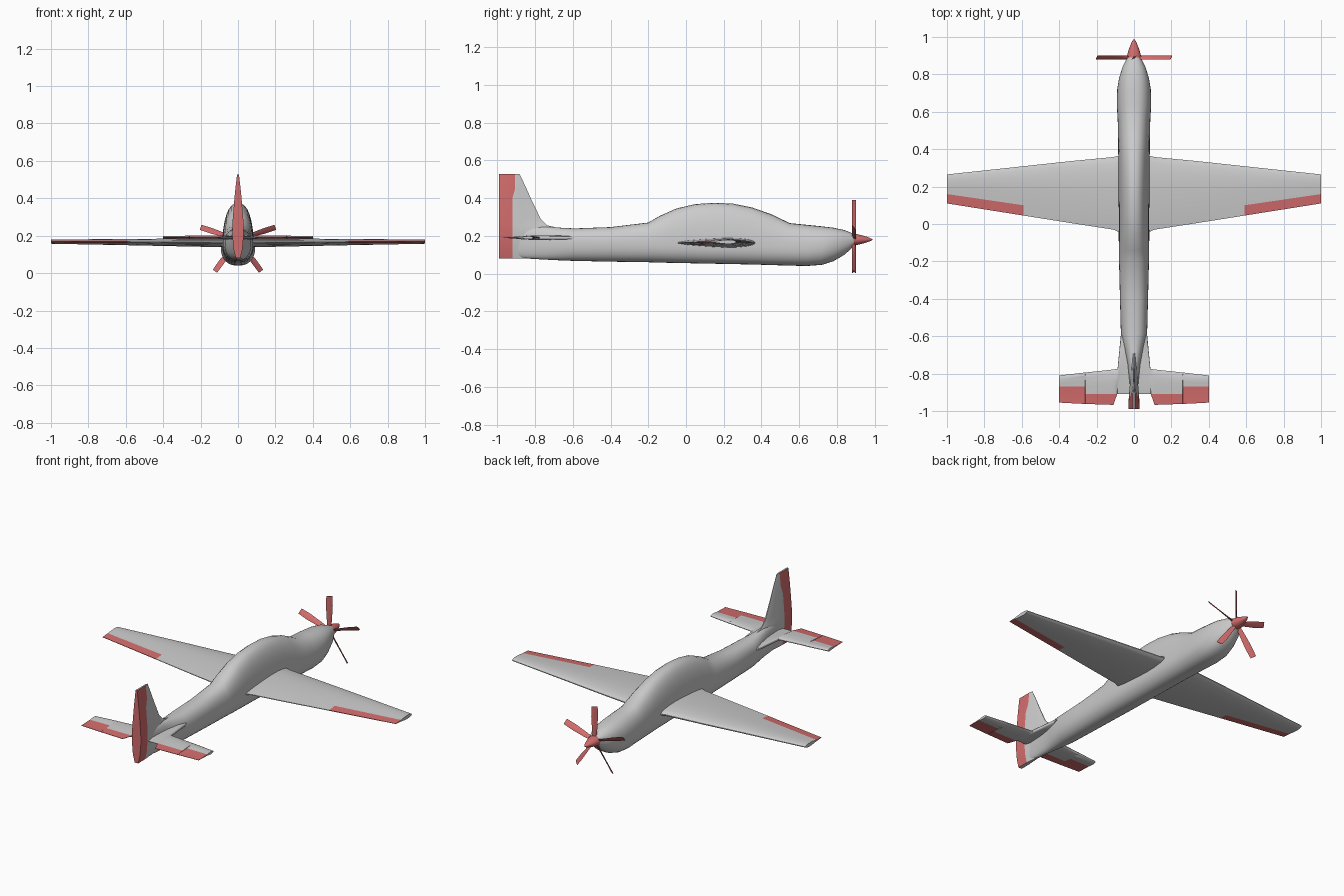
import bpy
import bmesh
import math
from mathutils import Matrix, Vector

default_cube = bpy.data.objects.get("Cube")
if default_cube:
    bpy.data.objects.remove(default_cube, do_unlink=True)


def make_material(name, colour):
    mat = bpy.data.materials.new(name)
    mat.use_nodes = True
    mat.diffuse_color = colour
    mat.node_tree.nodes["Principled BSDF"].inputs["Base Color"].default_value = colour
    return mat


grey = make_material("light grey paint", (0.6, 0.6, 0.6, 1))
red = make_material("soft red paint", (0.65, 0.15, 0.15, 1))


def finish(name, bm, materials, angle=40):
    """Turn a bmesh into a smooth-shaded object."""
    bmesh.ops.recalc_face_normals(bm, faces=bm.faces)
    mesh = bpy.data.meshes.new(name)
    bm.to_mesh(mesh)
    bm.free()
    for mat in materials:
        mesh.materials.append(mat)
    obj = bpy.data.objects.new(name, mesh)
    bpy.context.collection.objects.link(obj)
    bpy.ops.object.select_all(action="DESELECT")
    obj.select_set(True)
    bpy.context.view_layer.objects.active = obj
    bpy.ops.object.shade_smooth_by_angle(angle=math.radians(angle))
    return obj


def loft(bm, rings, is_red=lambda section, edge: False):
    """Skin closed rings of points and cap both ends."""
    rows = [[bm.verts.new(p) for p in ring] for ring in rings]
    count = len(rows[0])
    for s, (a, b) in enumerate(zip(rows, rows[1:])):
        for e in range(count):
            n = (e + 1) % count
            face = bm.faces.new((a[e], a[n], b[n], b[e]))
            face.material_index = int(is_red(s, e))
    bm.faces.new(rows[0])
    bm.faces.new(rows[-1])


def surface(name, stations, profile, place, red_from):
    """Loft a flying surface; the band behind the hinge is red from a given span.

    Station: span, offset, leading edge, hinge, trailing edge, half thickness.
    """
    rings = []
    for span, offset, lead, hinge, trail, half in stations:
        upper = [(lead + (hinge - lead) * f, half * h) for f, h in profile[:-1]]
        upper.append((trail, half * profile[-1][1]))
        outline = [(y, offset + t) for y, t in upper]
        outline += [(y, offset - t) for y, t in reversed(upper)]
        rings.append([place(span, y, t) for y, t in outline])
    last = len(profile) - 1
    bm = bmesh.new()
    loft(bm, rings, lambda s, e: last - 1 <= e <= last + 1
         and stations[s][0] >= red_from)
    return finish(name, bm, [grey, red])


# Fuselage with faired canopy: y, bottom, top, half width
body = [
    (-.93, .09, .25, .016), (-.85, .08, .25, .024), (-.75, .074, .25, .035),
    (-.67, .07, .243, .052), (-.59, .067, .239, .07), (-.4, .063, .246, .075),
    (-.2, .06, .27, .08), (-.14, .058, .305, .081), (-.05, .056, .345, .082),
    (.05, .054, .368, .082), (.15, .052, .375, .083), (.25, .05, .37, .084),
    (.35, .048, .35, .084), (.45, .045, .315, .085), (.55, .042, .267, .087),
    (.64, .04, .258, .092), (.72, .046, .25, .09), (.78, .065, .243, .08),
    (.84, .1, .23, .061), (.89, .145, .21, .036)]
SIDES = 32
rings = []
for y, bottom, top, width in body:
    waist = bottom + min(.095, (top - bottom) * .55)
    ring = []
    for i in range(SIDES):
        a = math.tau * i / SIDES
        c, s = math.cos(a), math.sin(a)
        x = width * math.copysign(abs(c) ** .85, c)
        reach = (top - waist) if s > 0 else (waist - bottom)
        ring.append((x, y, waist + reach * math.copysign(abs(s) ** .9, s)))
    rings.append(ring)
bm = bmesh.new()
loft(bm, rings)
finish("fuselage", bm, [grey])

# Wings and tailplane, one per side
airfoil = [(0, .12), (.03, .42), (.1, .7), (.25, .95), (.45, 1), (.7, .8),
           (1, .45), (1, .1)]
wing = [
    (0, .163, .375, .0, -.05, .025), (.075, .163, .367, .01, -.045, .025),
    (.11, .163, .358, .015, -.03, .024), (.35, .164, .335, .055, .007, .02),
    (.59, .166, .309, .1, .045, .017), (1, .168, .265, .16, .11, .011)]
tailplane = [
    (0, .19, -.59, -.88, -.91, .011), (.07, .19, -.59, -.88, -.91, .011),
    (.088, .19, -.775, -.88, -.909, .011), (.09, .19, -.775, -.909, -.91, .011),
    (.11, .19, -.778, -.91, -.967, .011), (.26, .19, -.794, -.91, -.962, .01),
    (.261, .19, -.794, -.87, -.962, .01), (.4, .19, -.81, -.87, -.955, .008)]
for label, side in (("left", 1), ("right", -1)):
    def flat(span, y, t, side=side):
        return (side * span, y, t)
    surface(label + "_wing", wing, airfoil, flat, .59)
    surface(label + "_tailplane", tailplane, airfoil, flat, .09)

# Fin with a blunt full-height rudder
wedge = [(0, .1), (.1, .25), (.35, .45), (.7, .7), (1, .92), (1, 1)]
fin = [
    (.08, 0, -.8, -.92, -.99, .012), (.13, 0, -.76, -.92, -.99, .024),
    (.2, 0, -.7, -.92, -.99, .03), (.243, 0, -.68, -.92, -.99, .03),
    (.255, 0, -.735, -.92, -.99, .03), (.29, 0, -.77, -.92, -.99, .028),
    (.4, 0, -.823, -.92, -.99, .019), (.45, 0, -.845, -.905, -.99, .014),
    (.528, 0, -.882, -.905, -.99, .005)]
surface("fin", fin, wedge, lambda span, y, t: (t, y, span), 0)

# Spinner
HUB = Vector((0, .89, .18))
bm = bmesh.new()
loft(bm, [[(r * math.cos(a), y, HUB.z + .8 * r * math.sin(a))
           for a in (math.tau * i / 20 for i in range(20))]
          for y, r in ((.88, .038), (.905, .036), (.93, .029), (.955, .02),
                       (.975, .011), (.988, .002))])
finish("spinner", bm, [red])

# Five pitched propeller blades
bm = bmesh.new()
for k in range(5):
    turn = Matrix.Rotation(math.tau * k / 5, 3, "Y")
    blade = []
    for radius, chord, thick, pitch in (
            (.015, .011, .006, 50), (.07, .015, .004, 45),
            (.15, .019, .003, 38), (.21, .017, .002, 34)):
        twist = Matrix.Rotation(math.radians(pitch), 3, "Z")
        section = ((-chord, 0), (0, -thick), (chord, 0), (0, thick))
        blade.append([HUB + turn @ (twist @ Vector((x, y, radius)))
                      for x, y in section])
    loft(bm, blade)
finish("propeller_blades", bm, [red])
